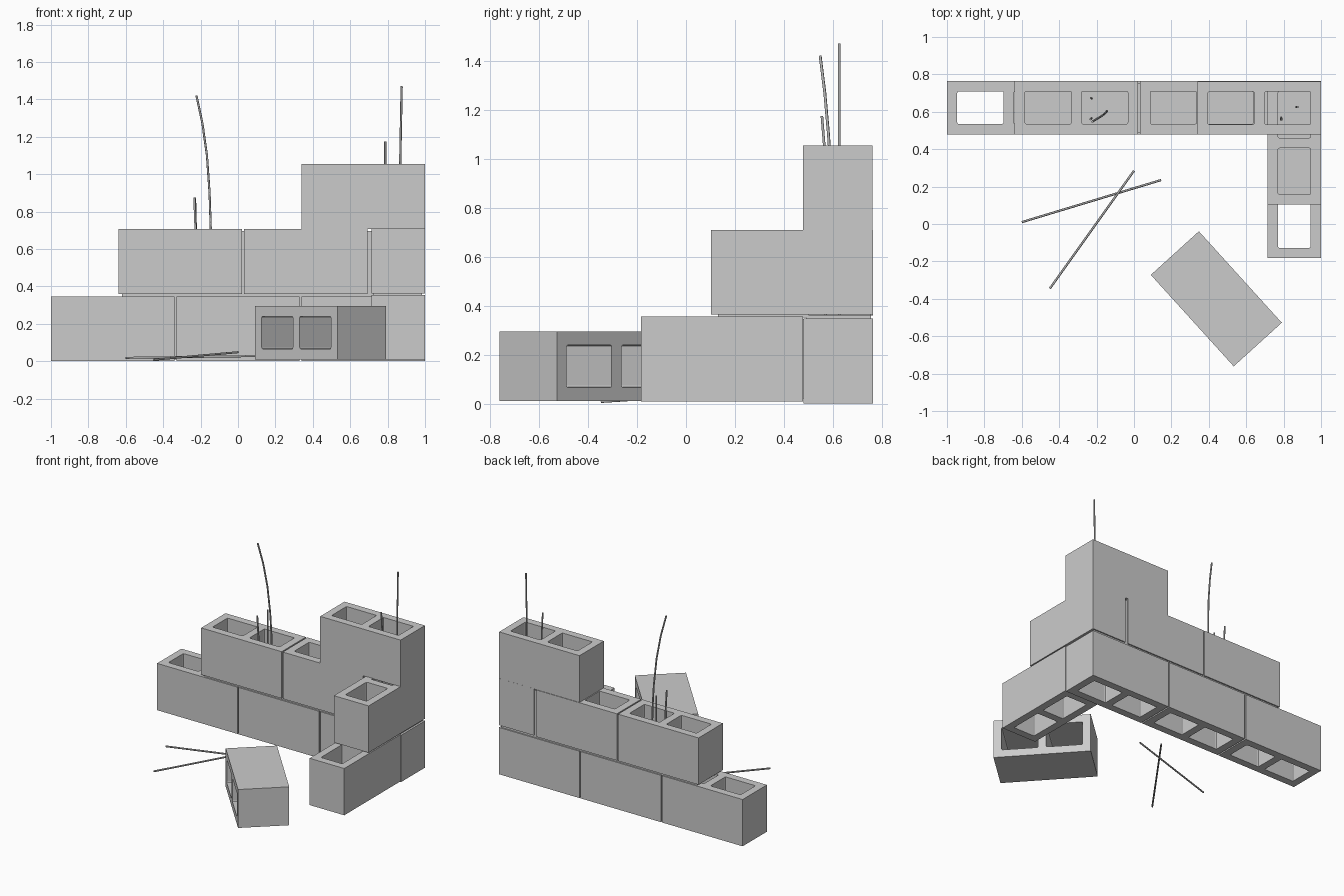
import bpy, bmesh, math
from mathutils import Vector, Matrix

cube = bpy.data.objects.get("Cube")
if cube:
    bpy.data.objects.remove(cube)

LENGTH, DEPTH, HEIGHT, WALL = 0.66, 0.285, 0.347, 0.055


def material(name, rgb):
    mat = bpy.data.materials.new(name)
    mat.use_nodes = True
    mat.diffuse_color = (*rgb, 1)
    mat.node_tree.nodes["Principled BSDF"].inputs["Base Color"].default_value = (*rgb, 1)
    return mat


concrete = material("concrete grey", (0.6, 0.6, 0.6))
steel = material("steel grey", (0.45, 0.45, 0.45))


def add_object(name, mesh, mat):
    mesh.materials.clear()
    mesh.materials.append(mat)
    obj = bpy.data.objects.new(name, mesh)
    bpy.context.collection.objects.link(obj)
    return obj


def mesh_from_curve(curve, weld=False):
    temp = bpy.data.objects.new("temp_curve", curve)
    bpy.context.collection.objects.link(temp)
    bpy.context.view_layer.update()
    graph = bpy.context.evaluated_depsgraph_get()
    mesh = bpy.data.meshes.new_from_object(temp.evaluated_get(graph))
    bpy.data.objects.remove(temp)
    if weld:
        bm = bmesh.new()
        bm.from_mesh(mesh)
        bmesh.ops.remove_doubles(bm, verts=bm.verts, dist=0.0001)
        bmesh.ops.recalc_face_normals(bm, faces=bm.faces)
        for face in bm.faces:
            face.smooth = False
        bm.to_mesh(mesh)
        bm.free()
    return mesh


def add_spline(curve, points, cyclic):
    spline = curve.splines.new("POLY")
    spline.points.add(len(points) - 1)
    for p, co in zip(spline.points, points):
        p.co = (*co, 1)
    spline.use_cyclic_u = cyclic
    return spline


def rounded_rect(cx, w, d, r):
    pts = []
    corners = [(1, 1), (-1, 1), (-1, -1), (1, -1)]
    for i, (sx, sy) in enumerate(corners):
        for k in range(3):
            a = math.radians(90 * i + 45 * k)
            pts.append((cx + sx * (w / 2 - r) + r * math.cos(a),
                        sy * (d / 2 - r) + r * math.sin(a), 0))
    return pts


# Hollow block: rectangular outline with two rounded cells
def block_mesh():
    curve = bpy.data.curves.new("block_profile", "CURVE")
    curve.dimensions = "2D"
    curve.fill_mode = "BOTH"
    curve.extrude = HEIGHT / 2
    x, y = LENGTH / 2, DEPTH / 2
    add_spline(curve, [(-x, -y, 0), (x, -y, 0), (x, y, 0), (-x, y, 0)], True)
    cell = (LENGTH - 3 * WALL) / 2
    for side in (-1, 1):
        add_spline(curve, rounded_rect(side * (cell + WALL) / 2, cell,
                                       DEPTH - 2 * WALL, 0.008), True)
    return mesh_from_curve(curve, weld=True)


BLOCK = block_mesh()


def block(name, x, y, bottom, turn=0, tip=0):
    obj = add_object(name, BLOCK.copy(), concrete)
    half = DEPTH / 2 if tip else HEIGHT / 2
    obj.matrix_world = (Matrix.Translation((x, y, bottom + half))
                        @ Matrix.Rotation(math.radians(turn), 4, "Z")
                        @ Matrix.Rotation(math.radians(tip), 4, "X"))


def slab(name, low, high):
    low, high = Vector(low), Vector(high)
    bm = bmesh.new()
    bmesh.ops.create_cube(bm, size=1)
    bmesh.ops.scale(bm, vec=high - low, verts=bm.verts)
    bmesh.ops.translate(bm, vec=(low + high) / 2, verts=bm.verts)
    mesh = bpy.data.meshes.new(name)
    bm.to_mesh(mesh)
    bm.free()
    add_object(name, mesh, concrete)


def rod(name, points):
    curve = bpy.data.curves.new(name, "CURVE")
    curve.dimensions = "3D"
    curve.bevel_depth = 0.006
    curve.bevel_resolution = 1
    curve.use_fill_caps = True
    add_spline(curve, points, False)
    add_object(name, mesh_from_curve(curve), steel)


# Long wall, lower course
WALL_Y = 0.622
for i, x in enumerate((-0.67, 0, 0.67)):
    block(f"lower_wall_block_{i + 1}", x, WALL_Y, 0)

# Long wall, middle and top courses
block("middle_wall_block_1", -0.308, WALL_Y, 0.36)
block("middle_wall_block_2", 0.362, WALL_Y, 0.36)
block("top_wall_block", 0.67, 0.62, 0.708)

# Short return wall
block("return_lower_block", 0.8575, 0.147, 0.008, turn=90)
block("return_corner_block", 0.8575, 0.433, 0.363, turn=90)

# Fallen block on its side
block("fallen_block", 0.44, -0.40, 0.01, turn=-47.8, tip=90)

# Mortar beds and upright joints
slab("wall_mortar_bed", (-0.62, 0.49, 0.345), (0.985, 0.755, 0.362))
slab("return_mortar_bed", (0.725, 0.13, 0.352), (0.985, 0.5, 0.365))
for i, x in enumerate((-0.335, 0.335)):
    slab(f"lower_joint_{i + 1}", (x - 0.007, 0.49, 0.01), (x + 0.007, 0.755, 0.35))
for i, x in enumerate((0.027, 0.703)):
    slab(f"middle_joint_{i + 1}", (x - 0.013, 0.49, 0.36), (x + 0.013, 0.755, 0.697))
slab("return_joint", (0.725, 0.47, 0.02), (0.985, 0.485, 0.345))

# Upright reinforcing rods
rod("tall_bent_rod", [(-0.145, 0.605, 0.36), (-0.146, 0.602, 0.72), (-0.152, 0.595, 0.9),
                      (-0.166, 0.582, 1.1), (-0.190, 0.567, 1.27), (-0.222, 0.548, 1.42)])
rod("short_rod_front", [(-0.226, 0.565, 0.36), (-0.228, 0.565, 0.72), (-0.234, 0.56, 0.875)])
rod("short_rod_back", [(-0.226, 0.67, 0.36), (-0.226, 0.67, 0.72), (-0.230, 0.675, 0.875)])
rod("corner_tall_rod", [(0.868, 0.626, 0.36), (0.868, 0.626, 1.1), (0.875, 0.626, 1.47)])
rod("corner_short_rod", [(0.787, 0.57, 0.36), (0.787, 0.565, 1.05), (0.787, 0.555, 1.175)])

# Loose rods on the ground
rod("loose_rod_1", [(-0.6, 0.01, 0.018), (0.145, 0.235, 0.028)])
rod("loose_rod_2", [(-0.45, -0.345, 0.008), (0, 0.285, 0.048)])
